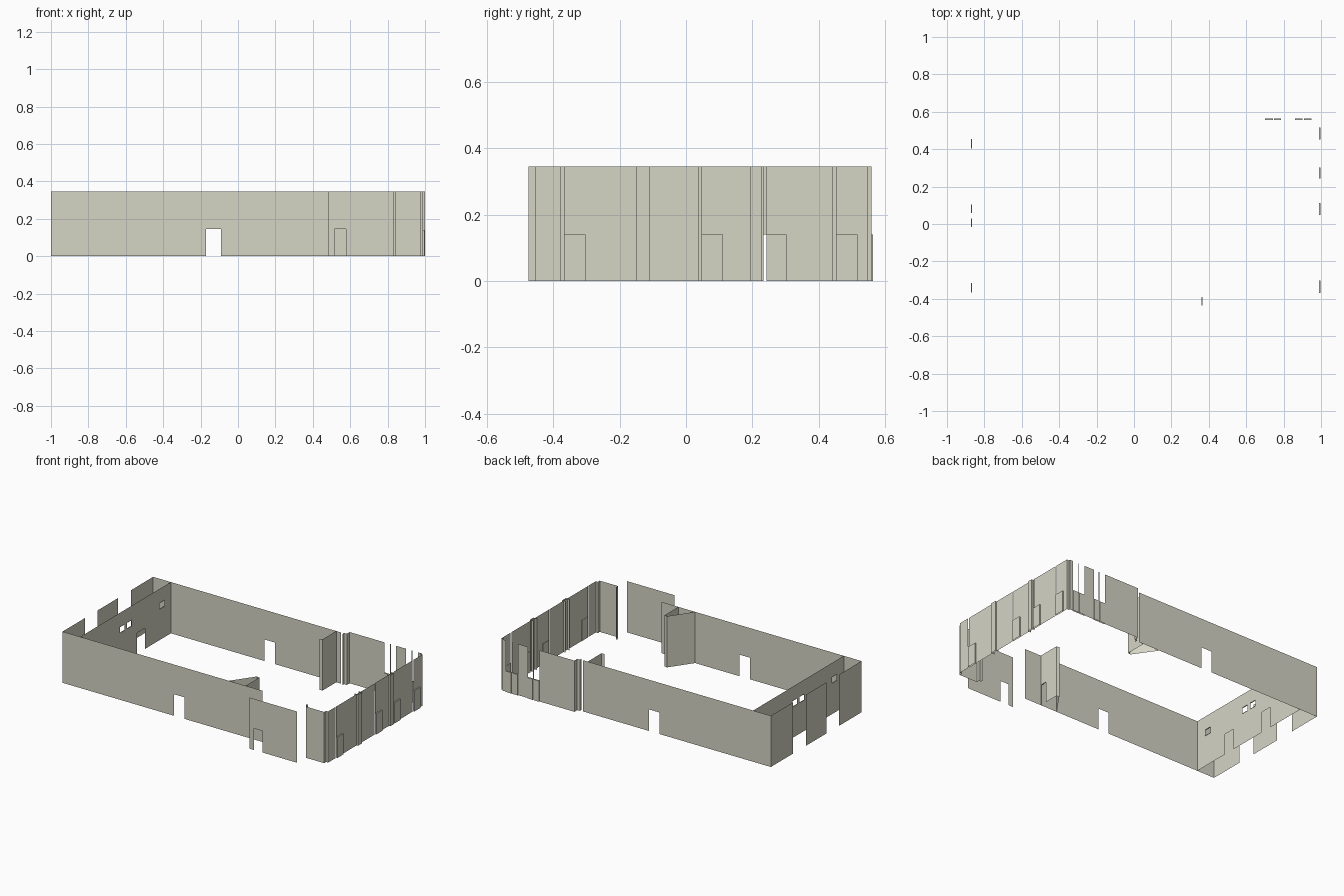
import bpy, bmesh
from mathutils import Vector

if "Cube" in bpy.data.objects:
    bpy.data.objects.remove(bpy.data.objects["Cube"])

H = 0.345      # wall height
DOOR = 0.14    # door head and window sill height
BACK, FRONT, MID = 0.525, -0.44, 0.0425   # long walls and the line they mirror on

plaster = bpy.data.materials.new("plaster")
plaster.diffuse_color = (0.66, 0.66, 0.56, 1)
plaster.use_nodes = True
plaster.node_tree.nodes["Principled BSDF"].inputs["Base Color"].default_value = plaster.diffuse_color


def finish(name, bm):
    bmesh.ops.remove_doubles(bm, verts=bm.verts, dist=1e-5)
    me = bpy.data.meshes.new(name)
    bm.to_mesh(me)
    bm.free()
    me.materials.append(plaster)
    ob = bpy.data.objects.new(name, me)
    bpy.context.collection.objects.link(ob)
    return ob


def wall(name, axis, fixed, a, b, holes=()):
    """Flat sheet along 'x' or 'y'; holes are (start, end, z0, z1)."""
    bm = bmesh.new()
    ss = sorted({a, b} | {v for h in holes for v in h[:2]})
    zs = sorted({0, H} | {v for h in holes for v in h[2:]})

    def pt(s, z):
        return (s, fixed, z) if axis == 'x' else (fixed, s, z)

    for s0, s1 in zip(ss, ss[1:]):
        for z0, z1 in zip(zs, zs[1:]):
            sm, zm = (s0 + s1) / 2, (z0 + z1) / 2
            if any(h[0] < sm < h[1] and h[2] < zm < h[3] for h in holes):
                continue
            bm.faces.new([bm.verts.new(pt(*c)) for c in
                          ((s0, z0), (s1, z0), (s1, z1), (s0, z1))])
    return finish(name, bm)


def folded(name, path):
    """Full-height sheet following a ground path."""
    bm = bmesh.new()
    for p, q in zip(path, path[1:]):
        bm.faces.new([bm.verts.new(c) for c in
                      ((*p, 0), (*q, 0), (*q, H), (*p, H))])
    return finish(name, bm)


def mirrored(path):
    return [(x, 2 * MID - y) for x, y in path]


def sill_box(name, x0, x1, y0, y1, z=DOOR):
    """Low panel under a window, with its sill on top."""
    bm = bmesh.new()
    bmesh.ops.create_cube(bm, size=1)
    for v in bm.verts:
        v.co = Vector((x0 if v.co.x < 0 else x1,
                       y0 if v.co.y < 0 else y1,
                       0 if v.co.z < 0 else z))
    bm.normal_update()
    bmesh.ops.delete(bm, geom=[f for f in bm.faces if f.normal.z < -0.5],
                     context='FACES')
    return finish(name, bm)


def ledge(name, x0, x1, y0, y1, z):
    bm = bmesh.new()
    bm.faces.new([bm.verts.new(c) for c in
                  ((x0, y0, z), (x1, y0, z), (x1, y1, z), (x0, y1, z))])
    return finish(name, bm)


# Long front and back walls with the facing doors
door = (-0.17, -0.09, 0, 0.145)
wall("front_wall", 'x', FRONT, -1, 0.49, [door])
wall("back_wall", 'x', BACK, -1, 0.40, [door])

# Outer left wall, full-height gaps between three pieces
for y0, y1 in ((FRONT, -0.20), (-0.07, 0.152), (0.29, BACK)):
    wall("left_outer_wall", 'y', -1, y0, y1)

# Inner left wall with doors and small high windows
XI = -0.868
slots = [(-0.365, -0.315), (-0.015, 0.03), (0.06, 0.105), (0.405, 0.455)]
wall("left_inner_wall", 'y', XI, FRONT, BACK,
     [(a, b, 0.21, 0.25) for a, b in slots] +
     [(-0.18, -0.10, 0, DOOR), (0.165, 0.247, 0, DOOR)])
for a, b in slots:
    for z in (0.21, 0.25):
        ledge("slot_ledge", XI - 0.003, XI + 0.003, a, b, z)

# Free-standing porch screen ahead of the front wall
wall("porch_screen", 'x', -0.565, 0.48, 0.835, [(0.515, 0.577, 0, 0.145)])

# Stepped front right corner
folded("front_right_corner", [(0.825, FRONT), (0.825, -0.455), (0.84, -0.455),
                              (0.84, -0.475), (0.975, -0.475), (0.975, -0.455),
                              (0.99, -0.455), (0.99, FRONT)])

# Angled niches reaching into the room, front and back
niche = [(0.24, FRONT), (0.345, -0.29), (0.365, -0.295)]
folded("front_niche", niche)
wall("front_niche_side", 'y', 0.365, FRONT, -0.295, [(-0.435, -0.39, 0, DOOR)])
ledge("front_niche_door_head", 0.36, 0.366, -0.435, -0.39, DOOR)
folded("back_niche", mirrored(niche + [(0.365, FRONT)]))

# Back wall beyond the niche: stepped jamb, then the wall with paired windows
folded("back_jamb", [(0.42, 0.51), (0.42, 0.53), (0.44, 0.53), (0.44, 0.56),
                     (0.48, 0.56)])
panes = [(0.70, 0.742), (0.748, 0.785), (0.86, 0.902), (0.908, 0.95)]
wall("back_window_wall", 'x', 0.56, 0.48, 0.975,
     [(a, b, 0, H) for a, b in panes])
for a, b in panes:
    sill_box("back_sill", a, b, 0.555, 0.565)

# Right wall: narrow slits beside low panels, pilasters between
panels = [(-0.368, -0.303), (0.047, 0.112), (0.243, 0.303), (0.452, 0.517)]
wall("right_wall", 'y', 0.99, FRONT, BACK,
     [(a - 0.009, a, 0, H) for a, b in panels])
for a, b in panels:
    sill_box("right_sill", 0.988, 0.998, a, b)
for a, b in ((-0.15, -0.11), (0.195, 0.23)):
    folded("right_pilaster", [(0.975, a), (1.0, a), (1.0, b), (0.975, b)])
folded("back_right_corner", [(0.99, 0.525), (0.99, 0.55), (0.975, 0.55),
                             (0.975, 0.56)])
